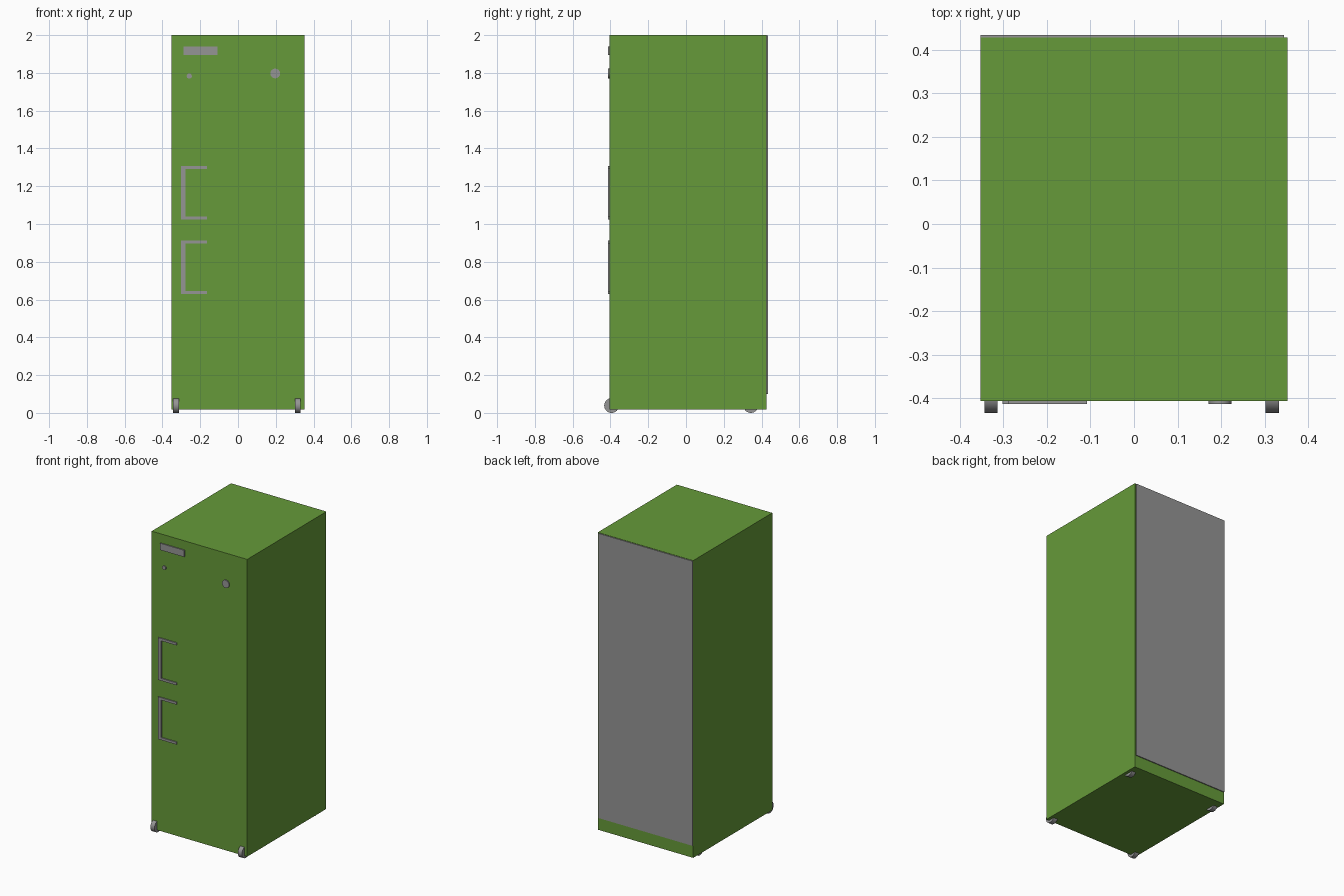
import bpy
import math

if "Cube" in bpy.data.objects:
    bpy.data.objects.remove(bpy.data.objects["Cube"], do_unlink=True)


def make_material(name, color):
    mat = bpy.data.materials.new(name)
    mat.use_nodes = True
    mat.diffuse_color = color
    mat.node_tree.nodes["Principled BSDF"].inputs["Base Color"].default_value = color
    return mat


green = make_material("green paint", (0.133, 0.323, 0.041, 1))
grey = make_material("grey metal", (0.3, 0.3, 0.3, 1))


def finish(name, mat):
    obj = bpy.context.object
    obj.name = name
    obj.data.materials.append(mat)
    return obj


def box(name, mat, x, y, z):
    """Box spanning the given (min, max) ranges."""
    spans = (x, y, z)
    bpy.ops.mesh.primitive_cube_add(size=1, location=[sum(s) / 2 for s in spans])
    bpy.context.object.scale = [s[1] - s[0] for s in spans]
    bpy.ops.object.transform_apply(location=False, rotation=False, scale=True)
    return finish(name, mat)


def disc(name, mat, center, radius, depth, axis, sides):
    turn = (0, math.pi / 2, 0) if axis == "x" else (math.pi / 2, 0, 0)
    bpy.ops.mesh.primitive_cylinder_add(vertices=sides, radius=radius, depth=depth,
                                        location=center, rotation=turn)
    obj = finish(name, mat)
    bpy.ops.object.shade_smooth_by_angle(angle=math.radians(40))
    return obj


# Cabinet and rear panel
FRONT, BACK = -0.406, 0.427
box("cabinet", green, (-0.352, 0.352), (FRONT, BACK), (0.018, 2.0))
box("back_panel", grey, (-0.352, 0.344), (BACK, 0.433), (0.1, 1.998))

# Bracket handles
proud = (FRONT - 0.007, FRONT + 0.005)
for label, low, high in (("upper", 1.025, 1.307), ("lower", 0.63, 0.912)):
    box(label + "_handle_grip", grey, (-0.302, -0.278), proud, (low, high))
    for end, z in (("bottom", low), ("top", high - 0.016)):
        box(f"{label}_handle_{end}_arm", grey, (-0.278, -0.165), proud, (z, z + 0.016))

# Name plate, lock and knob
box("front_plate", grey, (-0.288, -0.108), proud, (1.895, 1.94))
disc("lock", grey, (-0.258, FRONT - 0.001, 1.783), 0.014, 0.012, "y", 16)
disc("knob", grey, (0.197, FRONT - 0.001, 1.797), 0.026, 0.012, "y", 16)

# Four wheels, partly sunk into the cabinet
for end, y in (("front", -0.394), ("back", 0.343)):
    for side, x in (("right", -0.328), ("left", 0.317)):
        disc(f"{end}_{side}_wheel", grey, (x, y, 0.039), 0.039, 0.03, "x", 32)
